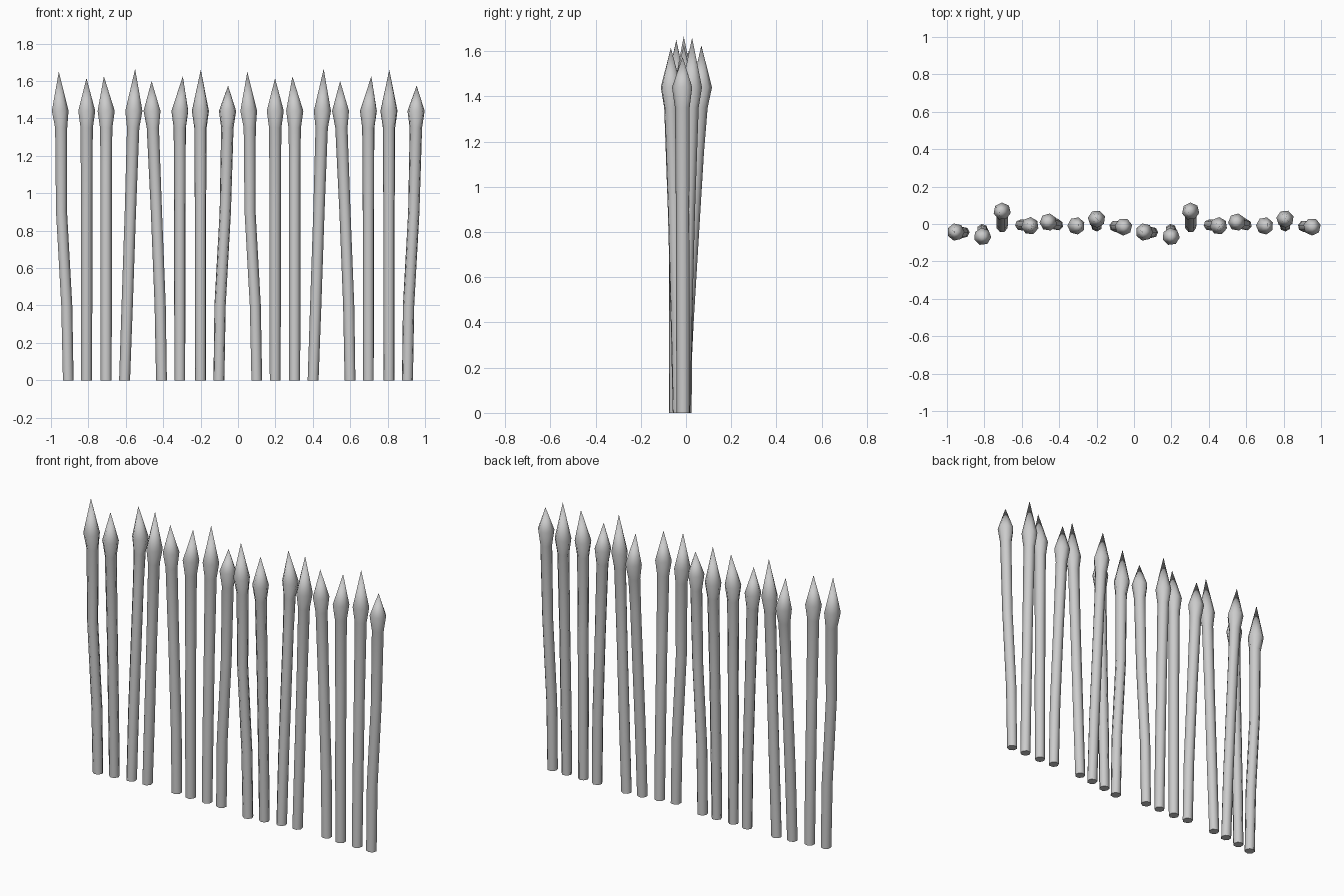
import bpy, bmesh, math

if "Cube" in bpy.data.objects:
    bpy.data.objects.remove(bpy.data.objects["Cube"])

SIDES = 7
RADII = (0.03, 0.031, 0.031, 0.034, 0.047)   # base, low, mid, neck, head
SPACING = 1.008                              # offset of the second group

# per stake: x at base/low/mid/neck/head/tip, y at base and head, mid height, tip height
STAKES = [
    ((-.909, -.917, -.945, -.947, -.953, -.958), -.045, -.043, .90, 1.65),
    ((-.810, -.810, -.810, -.810, -.810, -.810), -.030, -.067, .90, 1.615),
    ((-.705, -.705, -.705, -.705, -.705, -.717), -.015, .068, 1.15, 1.625),
    ((-.606, -.592, -.575, -.560, -.556, -.550), -.005, -.010, .90, 1.665),
    ((-.408, -.415, -.435, -.454, -.458, -.462), -.005, .010, .90, 1.60),
    ((-.310, -.310, -.310, -.310, -.309, -.295), -.012, -.010, .90, 1.625),
    ((-.200, -.200, -.200, -.200, -.200, -.199), -.010, .027, .90, 1.66),
    ((-.102, -.096, -.068, -.057, -.056, -.053), -.012, -.015, .90, 1.575),
]


def stake(name, dx, xs, y0, y1, zmid, ztip, turn):
    bm = bmesh.new()
    zs = (0, 0.4, zmid, 1.35, 1.44)
    rings = []
    for x, z, r in zip(xs, zs, RADII):
        y = y0 + (y1 - y0) * (z / 1.44) ** 1.2
        rings.append([bm.verts.new((x + dx + r * math.cos(turn + math.tau * i / SIDES),
                                    y + r * math.sin(turn + math.tau * i / SIDES), z))
                      for i in range(SIDES)])
    tip = bm.verts.new((xs[5] + dx, y1, ztip))
    # shaft and head sides
    for a, b in zip(rings, rings[1:]):
        for i in range(SIDES):
            j = (i + 1) % SIDES
            bm.faces.new((a[i], a[j], b[j], b[i]))
    # pointed tip and flat foot
    for i in range(SIDES):
        bm.faces.new((rings[-1][i], rings[-1][(i + 1) % SIDES], tip))
    bm.faces.new(rings[0][::-1])
    me = bpy.data.meshes.new(name)
    bm.to_mesh(me)
    bm.free()
    ob = bpy.data.objects.new(name, me)
    bpy.context.collection.objects.link(ob)
    # soft shaft and head, crisp foot edge
    bpy.context.view_layer.objects.active = ob
    ob.select_set(True)
    bpy.ops.object.shade_smooth_by_angle(angle=math.radians(60))
    ob.select_set(False)


# two identical groups of eight stakes
for g in range(2):
    for n, (xs, y0, y1, zm, zt) in enumerate(STAKES):
        stake(f"fence_stake_{g * 8 + n + 1}", g * SPACING, xs, y0, y1, zm, zt, n * 0.8)
